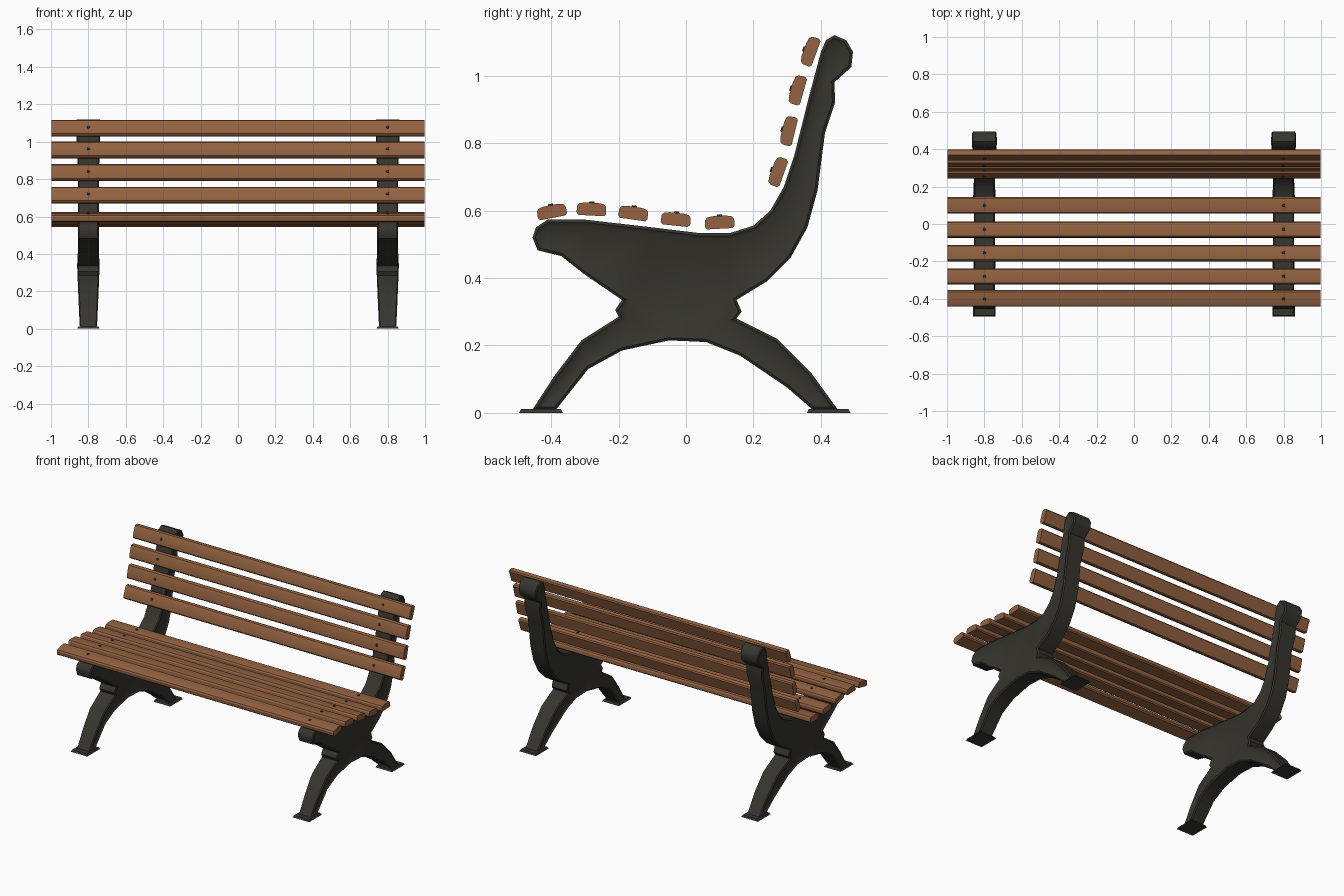
import bpy, bmesh
from math import radians
from mathutils import Matrix, Vector

cube = bpy.data.objects.get("Cube")
if cube:
    bpy.data.objects.remove(cube, do_unlink=True)


def material(name, colour, rough):
    m = bpy.data.materials.new(name)
    m.use_nodes = True
    m.diffuse_color = colour
    bsdf = m.node_tree.nodes["Principled BSDF"]
    bsdf.inputs["Base Color"].default_value = colour
    bsdf.inputs["Roughness"].default_value = rough
    return m


wood = material("warm brown wood", (0.29, 0.122, 0.052, 1), 0.6)
iron = material("dark cast iron", (0.036, 0.035, 0.027, 1), 0.6)


def finish(bm, name, mat, angle=35):
    bmesh.ops.recalc_face_normals(bm, faces=bm.faces[:])
    mesh = bpy.data.meshes.new(name)
    bm.to_mesh(mesh)
    bm.free()
    mesh.materials.append(mat)
    ob = bpy.data.objects.new(name, mesh)
    bpy.context.collection.objects.link(ob)
    bpy.ops.object.select_all(action="DESELECT")
    ob.select_set(True)
    bpy.context.view_layer.objects.active = ob
    bpy.ops.object.shade_smooth_by_angle(angle=radians(angle))
    return ob


def extrude_x(bm, outline, half):
    """Prism along x from a (y, z) outline; returns the two end faces."""
    rings = [[bm.verts.new((x, y, z)) for y, z in outline] for x in (-half, half)]
    n = len(outline)
    for i in range(n):
        j = (i + 1) % n
        bm.faces.new((rings[0][i], rings[0][j], rings[1][j], rings[1][i]))
    return [bm.faces.new(r) for r in rings]


# Cast side frame: seat rail and back post
upper = [(-.455, .52), (-.445, .55), (-.41, .573), (-.3, .573), (-.1, .55),
         (.04, .533), (.13, .533), (.2, .555), (.25, .6), (.29, .67),
         (.32, .76), (.36, .92), (.4, 1.07), (.415, 1.105), (.44, 1.12),
         (.475, 1.105), (.495, 1.07), (.49, 1.025), (.44, .98), (.442, .92),
         (.412, .83), (.39, .66), (.36, .55), (.31, .46), (.24, .39)]
# Waist notches, splayed legs and arch
lower = [(.15, .335), (.165, .3), (.15, .28), (.27, .22), (.37, .12),
         (.45, .01), (.375, .01), (.3, .075), (.16, .17), (.06, .21),
         (-.05, .215), (-.19, .185), (-.29, .13), (-.385, .01), (-.455, .01),
         (-.39, .11), (-.31, .215), (-.2, .285), (-.21, .305), (-.19, .335),
         (-.3, .41), (-.37, .465), (-.44, .482)]


def half_width(z):
    if z < 0.34:
        return 0.04 + 0.042 * z
    return 0.05 + 0.01 * max(0, (z - 0.85) / 0.25)


def side_frame(name, x):
    bm = bmesh.new()
    ends = extrude_x(bm, upper + lower, 1)
    for v in bm.verts:
        v.co.x *= half_width(v.co.z)
    # rounded shoulder, then a shallow dished web
    for inset, depth in ((0.008, 0.006), (0.011, -0.007)):
        bmesh.ops.recalc_face_normals(bm, faces=bm.faces[:])
        bmesh.ops.inset_region(bm, faces=ends, thickness=inset, depth=depth,
                               use_even_offset=True, use_boundary=True)
    bmesh.ops.triangulate(bm, faces=ends)
    ob = finish(bm, name, iron, 45)
    ob.location.x = x


def foot_plate(name, x, y):
    bm = bmesh.new()
    bmesh.ops.create_cube(bm, size=1)
    for v in bm.verts:
        taper = 0.9 if v.co.z > 0 else 1
        v.co = Vector((v.co.x * 0.12 * taper, v.co.y * 0.13 * taper,
                       (v.co.z + 0.5) * 0.012))
    ob = finish(bm, name, iron)
    ob.location = (x, y, 0)


# Slat section: flat underside, crowned upper face
section = [(-.038, -.019), (.038, -.019), (.044, -.012), (.043, .008),
           (.037, .016), (.02, .019), (-.02, .019), (-.037, .016),
           (-.043, .008), (-.044, -.012)]


def slat(name, y, z, tilt):
    place = Matrix.Translation((0, y, z)) @ Matrix.Rotation(radians(tilt), 4, "X")
    bm = bmesh.new()
    extrude_x(bm, section, 0.997)
    finish(bm, name, wood, 30).matrix_world = place
    # bolt heads above each frame
    bm = bmesh.new()
    for x in (-0.8, 0.8):
        bmesh.ops.create_cone(bm, cap_ends=True, segments=8, radius1=0.01,
                              radius2=0.007, depth=0.008,
                              matrix=Matrix.Translation((x, 0, 0.019)))
    finish(bm, name + "_bolts", iron).matrix_world = place


for side, x in (("left", 0.8), ("right", -0.8)):
    side_frame(side + "_frame", x)
    foot_plate(side + "_front_foot", x, -0.43)
    foot_plate(side + "_rear_foot", x, 0.423)

seat = [(-.398, .597, 11), (-.28, .604, -3), (-.156, .592, -8),
        (-.03, .574, -6), (.1, .565, 3)]
back = [(.368, 1.072, 70), (.33, .957, 74), (.304, .836, 76), (.272, .715, 70)]
for i, (y, z, tilt) in enumerate(seat):
    slat(f"seat_slat_{i + 1}", y, z, tilt)
for i, (y, z, tilt) in enumerate(back):
    slat(f"back_slat_{i + 1}", y, z, tilt)
